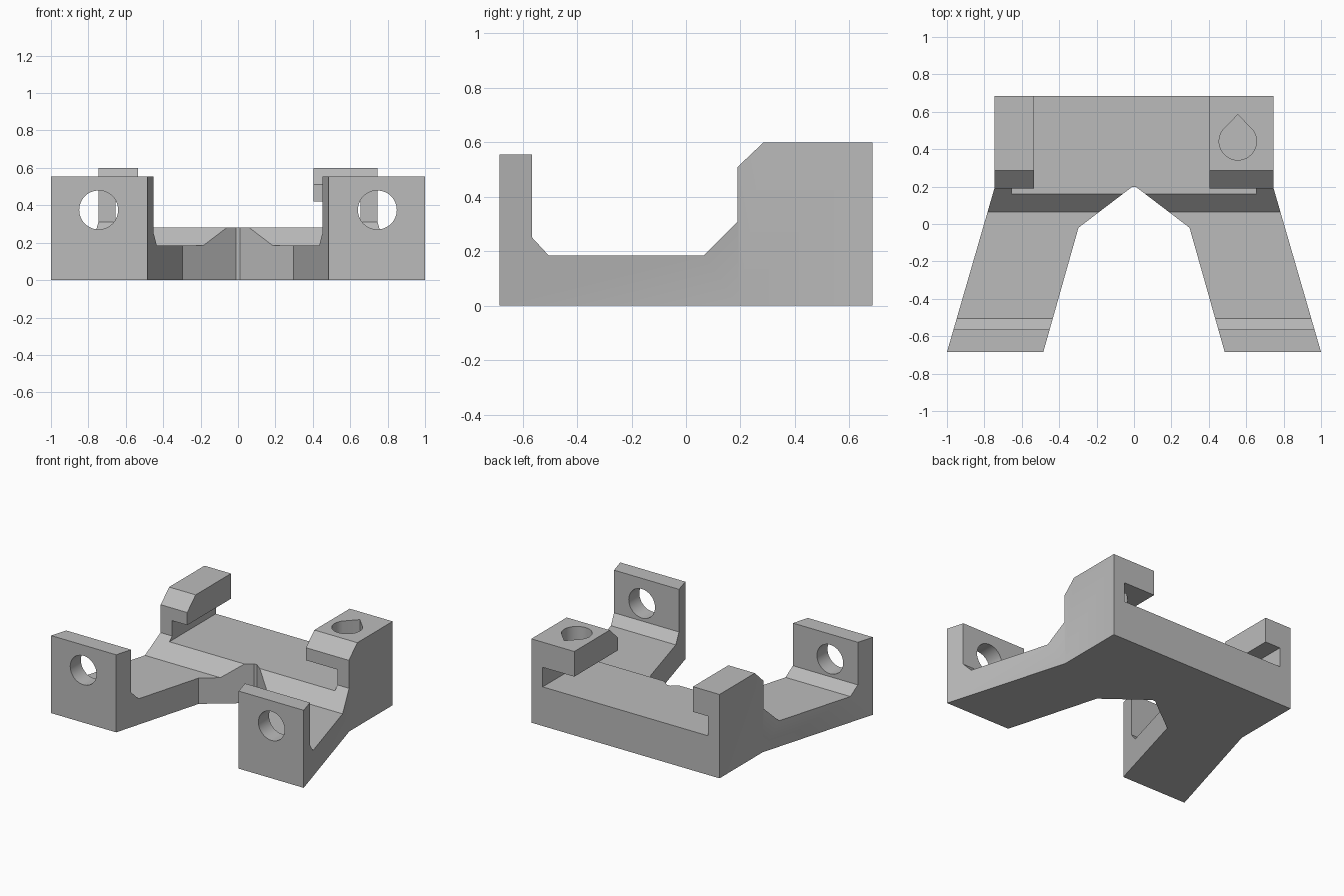
import bpy
import bmesh
import math
from mathutils import Vector

cube = bpy.data.objects.get("Cube")
if cube:
    bpy.data.objects.remove(cube, do_unlink=True)

grey = bpy.data.materials.new("plain grey")
grey.use_nodes = True
colour = (0.5, 0.5, 0.5, 1)
grey.diffuse_color = colour
grey.node_tree.nodes["Principled BSDF"].inputs["Base Color"].default_value = colour


def prism(name, outline, axis, start, end):
    """Extrude a 2D outline along x, y or z."""
    place = {"x": lambda a, b: (start, a, b),
             "y": lambda a, b: (a, start, b),
             "z": lambda a, b: (a, b, start)}[axis]
    step = Vector([(end - start) * (axis == k) for k in "xyz"])
    bm = bmesh.new()
    face = bm.faces.new([bm.verts.new(place(a, b)) for a, b in outline])
    made = bmesh.ops.extrude_face_region(bm, geom=[face])["geom"]
    bmesh.ops.translate(bm, vec=step, verts=[g for g in made if isinstance(g, bmesh.types.BMVert)])
    bmesh.ops.recalc_face_normals(bm, faces=bm.faces)
    mesh = bpy.data.meshes.new(name)
    bm.to_mesh(mesh)
    bm.free()
    obj = bpy.data.objects.new(name, mesh)
    bpy.context.collection.objects.link(obj)
    mesh.materials.append(grey)
    return obj


def combine(target, tool, operation):
    """Apply a boolean and discard the tool."""
    mod = target.modifiers.new(tool.name, "BOOLEAN")
    mod.operation, mod.solver, mod.object = operation, "EXACT", tool
    bpy.context.view_layer.objects.active = target
    bpy.ops.object.modifier_apply(modifier=mod.name)
    bpy.data.objects.remove(tool, do_unlink=True)


def arc(cx, cy, r, first, last, count):
    angles = [math.radians(first + (last - first) * i / count) for i in range(count + 1)]
    return [(cx + r * math.cos(a), cy + r * math.sin(a)) for a in angles]


# Side profile: front plates, low arms, raised rear block
side = [(-0.685, 0), (0.685, 0), (0.685, 0.6), (0.285, 0.6), (0.19, 0.51), (0.19, 0.31),
        (0.065, 0.185), (-0.505, 0.185), (-0.565, 0.25), (-0.565, 0.555), (-0.685, 0.555)]
bracket = prism("bracket_body", side, "x", -1.1, 1.1)

# Plan: rear block with two splayed arms
half = [(0.012, 0.197), (0.297, -0.02), (0.485, -0.685), (1, -0.685), (0.745, 0.195), (0.745, 0.75)]
plan = half + [(-x, y) for x, y in reversed(half)]
combine(bracket, prism("plan", plan, "z", -0.1, 0.8), "INTERSECT")

# Undercut channel across the rear block
channel = [(-0.655, 0.28), (0.655, 0.28), (0.655, 0.42), (0.405, 0.42),
           (0.405, 0.8), (-0.535, 0.8), (-0.535, 0.42), (-0.655, 0.42)]
combine(bracket, prism("channel", channel, "y", 0.1, 0.8), "DIFFERENCE")

# Round holes through the front plates
for side_sign in (-1, 1):
    circle = arc(side_sign * 0.745, 0.375, 0.104, 0, 360, 48)[:-1]
    combine(bracket, prism("plate_hole", circle, "y", -0.8, -0.45), "DIFFERENCE")

# Teardrop hole through the left overhang
teardrop = arc(0.555, 0.442, 0.1, 142, 398, 36) + [(0.555, 0.585)]
combine(bracket, prism("teardrop_hole", teardrop, "z", 0.35, 0.7), "DIFFERENCE")

# Keep hole walls smooth and every corner sharp
bpy.ops.object.select_all(action="DESELECT")
bracket.select_set(True)
bpy.context.view_layer.objects.active = bracket
bpy.ops.object.shade_smooth_by_angle(angle=math.radians(20))
